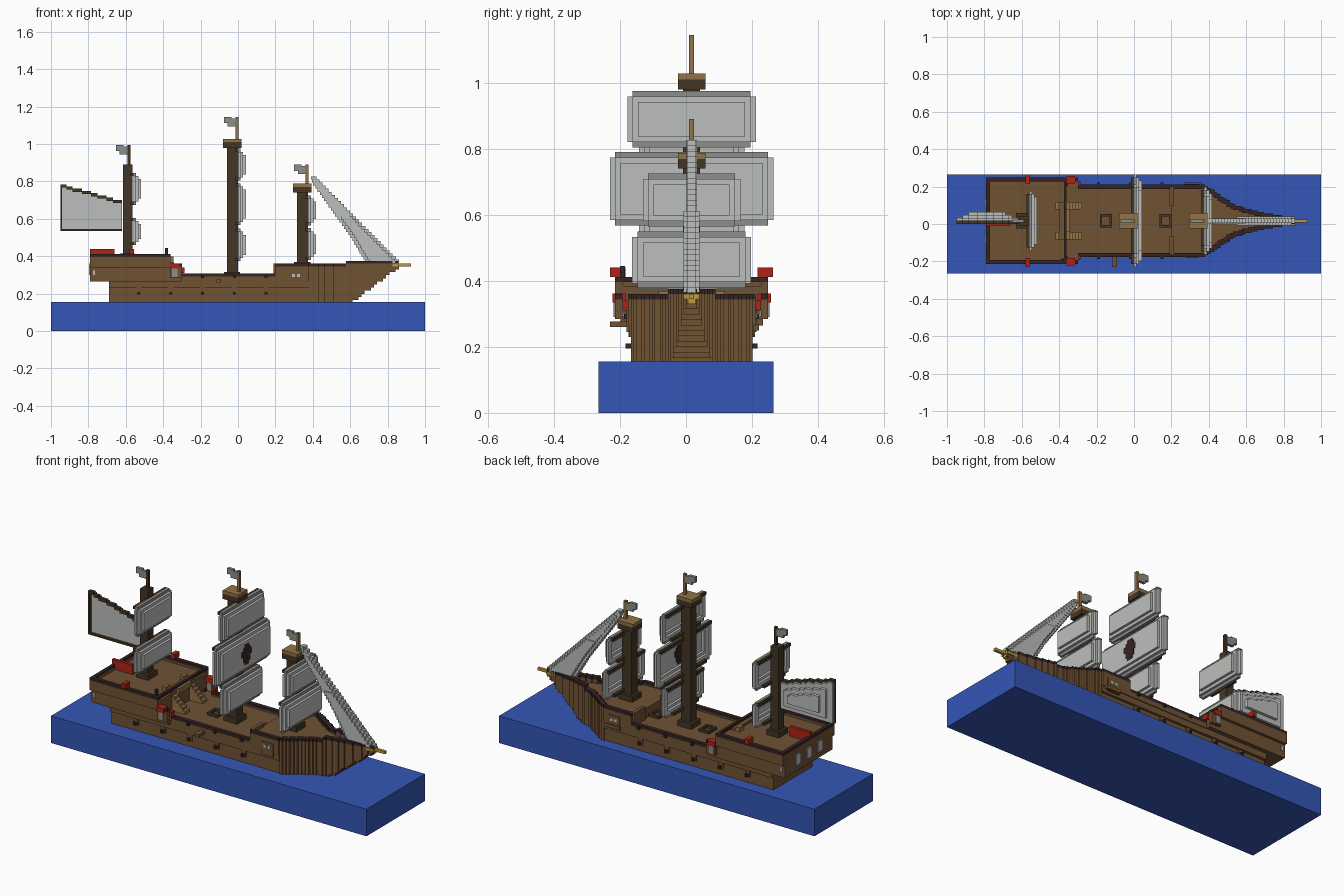
import bpy, bmesh

cube = bpy.data.objects.get("Cube")
if cube:
    bpy.data.objects.remove(cube)

C = 0.017    # centre line of the ship
U = 0.0165   # block size


def material(name, r, g, b):
    lin = [((v / 255 + 0.055) / 1.055) ** 2.4 for v in (r, g, b)] + [1]
    m = bpy.data.materials.new(name)
    m.use_nodes = True
    m.diffuse_color = lin
    m.node_tree.nodes["Principled BSDF"].inputs["Base Color"].default_value = lin
    return m


WATER = material("sea blue", 52, 86, 182)
WOOD = material("hull brown", 112, 82, 52)
MAST = material("mast dark brown", 68, 54, 36)
TAN = material("light wood", 145, 114, 72)
RAIL = material("rail dark", 54, 36, 36)
SAIL = material("sail cloth", 188, 191, 189)
GREY = material("grey cloth", 140, 143, 139)
RED = material("red trim", 172, 36, 22)
GOLD = material("bowsprit gold", 190, 154, 60)


class Part:
    """Collects boxes into one object."""

    def __init__(self, name, mat):
        self.name, self.mat, self.bm = name, mat, bmesh.new()

    def box(self, x0, x1, y0, y1, z0, z1):
        vs = bmesh.ops.create_cube(self.bm, size=1)["verts"]
        for v in vs:
            v.co = ((x0 + x1) / 2 + v.co.x * (x1 - x0),
                    (y0 + y1) / 2 + v.co.y * (y1 - y0),
                    (z0 + z1) / 2 + v.co.z * (z1 - z0))

    def mid(self, x0, x1, h, z0, z1):
        self.box(x0, x1, C - h, C + h, z0, z1)

    def pair(self, x0, x1, a, b, z0, z1):
        self.box(x0, x1, C + a, C + b, z0, z1)
        self.box(x0, x1, C - b, C - a, z0, z1)

    def ring(self, x0, x1, h, z0, z1, t):
        self.pair(x0, x1, h - t, h, z0, z1)
        self.mid(x0, x1, h - t, z0, z0 + t)
        self.mid(x0, x1, h - t, z1 - t, z1)

    def done(self):
        me = bpy.data.meshes.new(self.name)
        self.bm.to_mesh(me)
        self.bm.free()
        me.materials.append(self.mat)
        bpy.context.collection.objects.link(bpy.data.objects.new(self.name, me))


def lerp(points, x):
    for (xa, a), (xb, b) in zip(points, points[1:]):
        if x <= xb:
            return a + (b - a) * max(0, x - xa) / (xb - xa)
    return points[-1][1]


# Sea block
sea = Part("sea", WATER)
sea.box(-1, 1, -0.265, 0.265, 0, 0.155)
sea.done()

# Hull sections: x0, x1, half width, rail top, deck height, keel height
sections = [(-0.79, -0.36, 0.232, 0.412, 0.385, 0.15),
            (-0.36, -0.30, 0.232, 0.36, 0.285, 0.15),
            (-0.30, 0.20, 0.193, 0.308, 0.285, 0.15),
            (0.20, 0.38, 0.193, 0.36, 0.34, 0.15)]
bow = [(0.38, 0.193), (0.42, 0.165), (0.54, 0.085), (0.64, 0.055), (0.86, 0.015)]
x = 0.38
while x < 0.85:
    half = round(lerp(bow, x + U / 2) / 0.008) * 0.008
    top = 0.36 if x < 0.57 else 0.376
    keel = 0.15 + max(0, round((x - 0.6) * 0.76 / U)) * U
    sections.append((x, x + U, half, top, 0.34, keel))
    x += U

hull, rail = Part("hull", WOOD), Part("rail", RAIL)
for i, (a, b, h, top, deck, keel) in enumerate(sections):
    nxt = sections[i + 1][2] if i > 3 and i + 1 < len(sections) else h
    inner = max(0.001, min(h, nxt) - 0.022)
    wide = h > 0.2
    bands = [(0.15, 0.23, 0.056 if wide else 0.017), (0.23, 0.265, 0.04 if wide else 0.004),
             (0.265, 0.34, 0.016 if wide else 0), (0.34, deck, 0)]
    for z0, z1, cut in bands:
        z0, z1 = max(z0, keel), min(z1, deck)
        start = -0.69 if a < -0.5 and z0 < 0.26 else a
        if z1 > z0:
            hull.mid(start, b, max(0.012, h - cut) if a < 0.38 else h, z0, z1)
    hull.pair(a, b, inner, h, deck, top - 0.016)
    rail.pair(a, b, inner, h, top - 0.016, top)
# Stern bulwark, gangplank, side blocks and cabin fronts
hull.mid(-0.79, -0.77, 0.22, 0.385, 0.4)
rail.mid(-0.79, -0.77, 0.22, 0.396, 0.412)
hull.box(-0.115, -0.09, -0.23, -0.17, 0.26, 0.277)
hull.box(0.27, 0.36, 0.2, 0.222, 0.25, 0.27)
hull.pair(0.19, 0.21, 0.08, 0.18, 0.28, 0.36)
hull.mid(-0.40, -0.36, 0.10, 0.385, 0.40)
hull.ring(0.272, 0.348, 0.197, 0.245, 0.32, 0.01)
rail.mid(-0.375, -0.36, 0.21, 0.396, 0.412)
rail.box(-0.39, -0.375, -0.2, -0.185, 0.41, 0.445)
hull.done()
rail.done()

# Gun ports with short barrels along both sides
ports, guns = Part("gun_ports", WOOD), Part("gun_barrels", RAIL)
for gx in (-0.53, -0.36, -0.19, -0.02, 0.15):
    ports.pair(gx - 0.014, gx + 0.014, 0.17, 0.184, 0.19, 0.235)
    guns.pair(gx - 0.007, gx + 0.007, 0.17, 0.2, 0.195, 0.21)
    guns.pair(gx - 0.008, gx + 0.008, 0.19, 0.205, 0.285, 0.30)
ports.done()
guns.done()

# Windows
glass, frames = Part("windows", SAIL), Part("window_frames", RAIL)
frames.pair(0.282, 0.338, 0.19, 0.196, 0.258, 0.31)
for wx in (0.29, 0.315):
    glass.pair(wx, wx + 0.016, 0.19, 0.199, 0.288, 0.304)
for wy in (-0.1, 0, 0.1):
    glass.box(-0.796, -0.785, C + wy - 0.02, C + wy + 0.02, 0.3, 0.36)
glass.pair(-0.775, -0.765, 0.21, 0.22, 0.3, 0.325)
glass.done()
frames.done()

# Stairs and deck fittings
stairs = Part("stairs", TAN)
for k in range(5):
    stairs.pair(-0.36 + k * U, -0.36 + (k + 1) * U, 0.06, 0.1, 0.285, 0.37 - k * U)
stairs.mid(-0.36, -0.345, 0.06, 0.37, 0.4)
stairs.pair(-0.42, -0.40, 0.06, 0.1, 0.385, 0.41)
stairs.done()
hatch = Part("hatches", MAST)
for hx in (-0.15, 0.17):
    hatch.pair(hx - 0.033, hx + 0.033, 0.022, 0.036, 0.28, 0.3)
    for sx in (-0.033, 0.02):
        hatch.mid(hx + sx, hx + sx + 0.013, 0.022, 0.28, 0.3)
hatch.done()

# Red trim: deck lamps, side lanterns, stern ornament
trim = Part("red_trim", RED)
trim.box(-0.79, -0.66, -0.012, 0.005, 0.385, 0.44)
trim.pair(-0.58, -0.555, 0.2, 0.247, 0.412, 0.44)
trim.pair(-0.36, -0.315, 0.2, 0.24, 0.335, 0.362)
trim.pair(-0.30, -0.285, 0.185, 0.21, 0.31, 0.34)
trim.done()
lamps = Part("lantern_glass", GREY)
lamps.pair(-0.352, -0.323, 0.205, 0.236, 0.29, 0.335)
lamps.done()


# Masts with crow's nests, poles and flags
def mast(name, x0, x1, base, top, nest, pole, px):
    m = Part(name + "_mast", MAST)
    m.mid(x0, x1, 0.026, base, top)
    m.mid(x0 - 0.015, x1 + 0.012, 0.042, base, base + 0.03)
    p = Part(name + "_pole", TAN if nest else MAST)
    p.mid(px - 0.008, px + 0.008, 0.008, top, pole)
    if nest:
        m.mid(x0 - 0.02, x1 + 0.018, 0.042, top, top + 0.03)
        p.mid(x0 - 0.02, x1 + 0.018, 0.042, top + 0.03, top + 0.048)
    m.done()
    p.done()
    f = Part(name + "_flag", GREY)
    f.mid(px - 0.05, px - 0.008, 0.008, pole - 0.05, pole - 0.008)
    f.mid(px - 0.07, px - 0.03, 0.008, pole - 0.033, pole)
    f.done()


mast("main", -0.06, 0, 0.285, 0.98, True, 1.145, -0.005)
mast("fore", 0.315, 0.375, 0.34, 0.74, True, 0.89, 0.37)
mast("mizzen", -0.615, -0.565, 0.385, 0.89, False, 0.995, -0.583)


# Square sails: stepped shells that belly forward, each hung from a yard
def sail(name, x, h, z0, z1):
    t = 0.014
    s = Part(name + "_sail", SAIL)
    s.pair(x, x + t, h - 0.032, h, z0 + U, z1 - U)
    s.mid(x, x + t, h - U, z0 + U, z0 + 2 * U)
    s.mid(x, x + t, h - U, z1 - 2 * U, z1 - U)
    s.ring(x + t, x + 2 * t, h - U, z0 + U, z1 - U, 0.032)
    s.mid(x + 2 * t, x + 3 * t, h - 2 * U, z0 + 2 * U, z1 - 2 * U)
    s.done()
    e = Part(name + "_sail_hems", GREY)
    e.mid(x, x + t, h - U, z1 - U, z1)
    e.mid(x, x + t, h - U, z0, z0 + U)
    e.done()
    y = Part(name + "_yard", MAST)
    y.mid(x - 0.016, x, h - U, z1 - U, z1)
    y.mid(x - 0.016, x, h - 4 * U, z0, z0 + U)
    y.done()


sail("main_top", 0, 0.195, 0.805, 0.975)
sail("main_middle", 0, 0.248, 0.568, 0.79)
sail("main_lower", 0, 0.18, 0.375, 0.548)
sail("fore_top", 0.375, 0.148, 0.565, 0.725)
sail("fore_lower", 0.375, 0.18, 0.38, 0.55)
sail("mizzen_top", -0.56, 0.16, 0.675, 0.845)
sail("mizzen_lower", -0.56, 0.16, 0.46, 0.605)

# Dark blotch emblem on both faces of the big sail
emblem = Part("sail_emblem", RAIL)
for k, w in enumerate((1, 2, 2, 3, 3, 2, 1)):
    z = 0.68 + (k - 3.5) * U
    emblem.mid(0.026, 0.044, (w + 0.5) * 0.013, z, z + U)
emblem.done()

# Fore-and-aft sail at the stern, with gaff and boom
gaff, span = Part("spanker_spars", MAST), Part("spanker_sail", SAIL)
for k in range(20):
    x = -0.95 + k * U
    top = 0.785 - round(k * 0.0046 / 0.012) * 0.012
    gaff.box(x, x + U, 0, 0.02, top - U, top)
    gaff.box(x, x + U, 0, 0.02, 0.535, 0.545)
    for j, inset in enumerate((0, 2, 4)):
        if inset <= k < 20 - inset:
            d = inset * 0.014
            span.box(x, x + U, 0.015 + j * U, 0.032 + j * U, 0.543 + d, top - 0.012 - d)
gaff.box(-0.95, -0.94, 0, 0.02, 0.535, 0.785)
gaff.done()
span.done()

# Jib: stepped diagonal sail from the fore mast to the bowsprit
jib = Part("jib", SAIL)
for k in range(28):
    z = 0.365 + k * U
    right = lerp([(0.365, 0.86), (0.82, 0.41)], z)
    left = lerp([(0.365, 0.68), (0.5, 0.6), (0.78, 0.4), (0.83, 0.385)], z)
    jib.mid(left, right, 0.012, z, z + U)
    jib.mid(left + 0.02, right - 0.02, 0.024 if z < 0.6 else 0.016, z, z + U)
jib.done()

# Bowsprit
sprit = Part("bowsprit", GOLD)
sprit.mid(0.74, 0.925, 0.008, 0.345, 0.36)
sprit.mid(0.78, 0.86, 0.024, 0.345, 0.36)
sprit.mid(0.77, 0.86, 0.01, 0.33, 0.345)
sprit.done()
